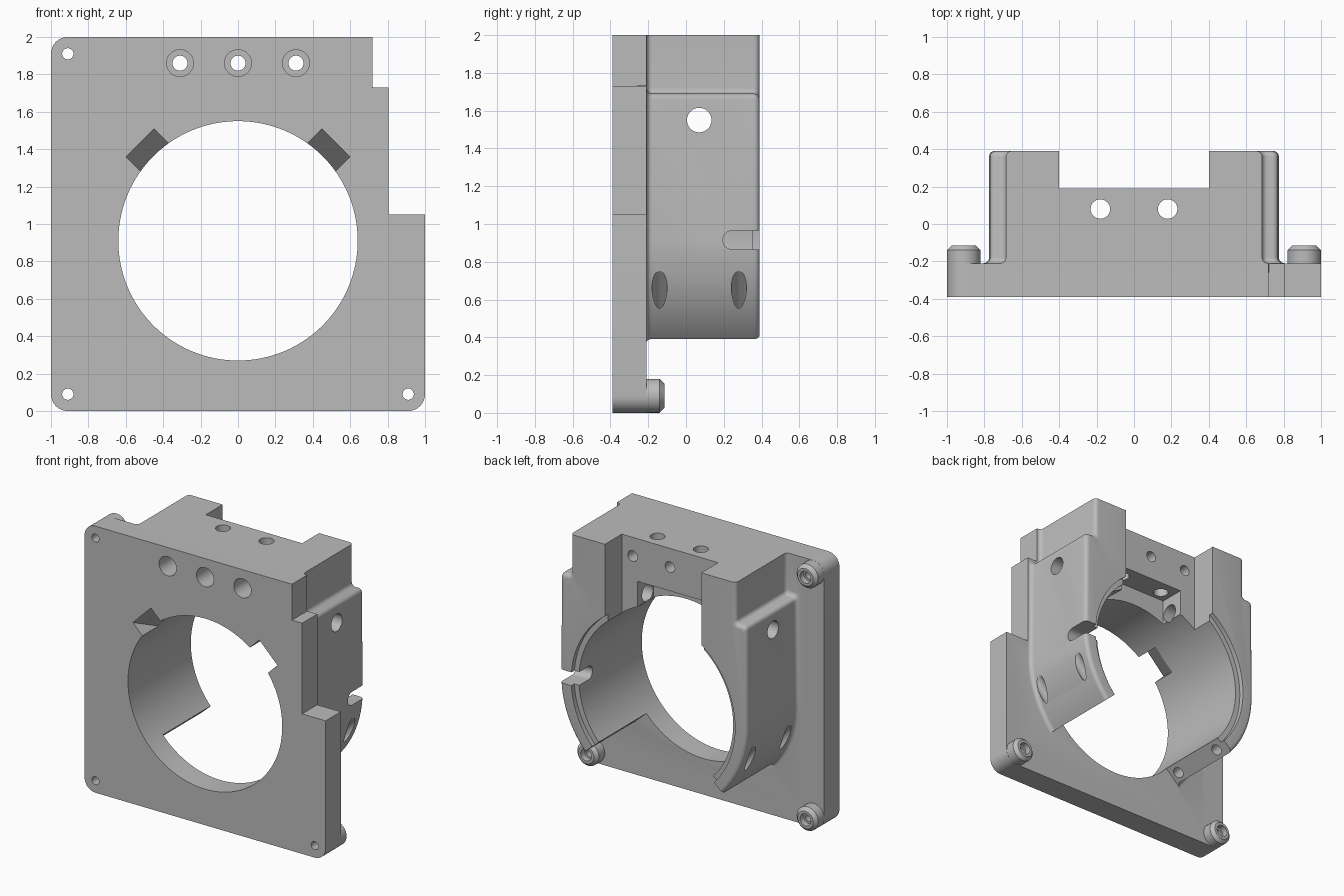
import bpy, bmesh
from math import sin, cos, pi, radians, sqrt

if "Cube" in bpy.data.objects:
    bpy.data.objects.remove(bpy.data.objects["Cube"])

FRONT, PLATE_BACK, BACK = -0.39, -0.21, 0.39
CZ = 0.91          # height of the bore axis
BORE, ARM = 0.64, 0.775
END = radians(-42)  # angle at which the arms stop
FIL = 0.03

metal = bpy.data.materials.new("machined grey")
metal.use_nodes = True
grey = (0.5, 0.5, 0.5, 1)
metal.diffuse_color = grey
metal.node_tree.nodes["Principled BSDF"].inputs["Base Color"].default_value = grey


def loft(name, rings):
    """Closed solid through matching rings of points."""
    bm = bmesh.new()
    loops = [[bm.verts.new(p) for p in ring] for ring in rings]
    n = len(loops[0])
    for a, b in zip(loops, loops[1:]):
        for i in range(n):
            j = (i + 1) % n
            bm.faces.new((a[i], a[j], b[j], b[i]))
    bm.faces.new(loops[0])
    bm.faces.new(loops[-1])
    bmesh.ops.recalc_face_normals(bm, faces=bm.faces)
    mesh = bpy.data.meshes.new(name)
    bm.to_mesh(mesh)
    bm.free()
    mesh.materials.append(metal)
    ob = bpy.data.objects.new(name, mesh)
    bpy.context.collection.objects.link(ob)
    return ob


def arc(cx, cz, r, a0, a1, n):
    return [(cx + r * cos(a0 + (a1 - a0) * i / n),
             cz + r * sin(a0 + (a1 - a0) * i / n)) for i in range(n + 1)]


def circle(cx, cz, r, n=32):
    return arc(cx, cz, r, 0, 2 * pi, n)[:-1]


def at_y(pts, y):
    return [(x, y, z) for x, z in pts]


def prism(name, pts, y0, y1):
    return loft(name, [at_y(pts, y0), at_y(pts, y1)])


def box(name, x0, x1, y0, y1, z0, z1):
    return prism(name, [(x0, z0), (x1, z0), (x1, z1), (x0, z1)], y0, y1)


def combine(body, other, operation):
    mod = body.modifiers.new("cut", 'BOOLEAN')
    mod.operation, mod.solver, mod.object = operation, 'EXACT', other
    bpy.context.view_layer.objects.active = body
    bpy.ops.object.modifier_apply(modifier=mod.name)
    bpy.data.objects.remove(other)


# Mounting plate with three round corners and a stepped edge
R = 0.09
plate_outline = (arc(1 - R, R, R, -pi / 2, 0, 8)
                 + [(1, 1.05), (0.805, 1.05), (0.805, 1.73), (0.72, 1.73), (0.72, 2)]
                 + arc(R - 1, 2 - R, R, pi / 2, pi, 8)
                 + arc(R - 1, R, R, pi, 1.5 * pi, 8))
bracket = prism("bearing_bracket", plate_outline, FRONT, PLATE_BACK)


# Housing outline: narrow top, wide shoulders, round arms; o offsets it outward
def housing_outline(o):
    neck, wide, step = 0.685 + o, 0.77 + o, 1.69 + o
    half = [(neck, 2)]
    half += arc(neck + FIL, step + FIL, FIL, pi, 1.5 * pi, 5)
    half += arc(wide - FIL, step - FIL, FIL, pi / 2, 0, 5)
    half += arc(0, CZ, ARM + o, 0, END, 24)
    return half + [(0, CZ)] + [(-x, z) for x, z in reversed(half)]


steps = [i * pi / 10 for i in range(6)]
sections = [(PLATE_BACK - 0.05, FIL)]
sections += [(PLATE_BACK + FIL * (1 - cos(a)), FIL * (1 - sin(a))) for a in steps]
sections += [(BACK - FIL * (1 - sin(a)), -FIL * (1 - cos(a))) for a in steps]
housing = loft("housing", [at_y(housing_outline(o), y) for y, o in sections])
combine(bracket, housing, 'UNION')

# Chamfered standoffs on the back of the plate
corners = [(-0.91, 0.09), (0.91, 0.09), (-0.91, 1.91)]
for x, z in corners:
    profile = [(-0.23, 0.0895), (-0.14, 0.0895), (-0.115, 0.065)]
    combine(bracket, loft("standoff", [at_y(circle(x, z, r), y) for y, r in profile]), 'UNION')

cutters = []
for x, z in corners:
    cutters += [prism("screw_hole", circle(x, z, 0.03), -0.5, 0),
                prism("screw_recess", circle(x, z, 0.045), -0.16, 0)]

# Main bore and the shallow seat at its back edge
cutters += [prism("bore", circle(0, CZ, BORE, 128), -0.5, 0.5),
            prism("bore_seat", circle(0, CZ, 0.68, 128), 0.355, 0.5)]

# Rear opening between the columns and the pocket under the bridge
cutters += [box("rear_opening", -0.4, 0.4, 0.19, 0.5, 1, 2.2),
            box("bridge_pocket", -0.27, 0.27, 0, 0.25, 1, 1.68)]

# Counterbored holes through the bridge
for x in (-0.31, 0, 0.31):
    cutters += [prism("bridge_hole", circle(x, 1.86, 0.04), -0.5, 0.5),
                prism("bridge_counterbore", circle(x, 1.86, 0.072), -0.5, -0.2)]

# Vertical holes and the cross hole
for x in (-0.18, 0.18):
    ring = circle(x, 0.08, 0.052)
    cutters.append(loft("vertical_hole", [[(a, b, z) for a, b in ring] for z in (1.2, 2.2)]))
ring = circle(0.07, 1.55, 0.065)
cutters.append(loft("cross_hole", [[(x, a, b) for a, b in ring] for x in (-1, 1)]))

# Round-ended slot in the left arm
slot = arc(0.245, 0.915, 0.05, pi / 2, 1.5 * pi, 12) + [(0.5, 0.865), (0.5, 0.965)]
cutters.append(loft("arm_slot", [[(x, a, b) for a, b in slot] for x in (0.4, 1)]))

k = sqrt(0.5)
for s in (-1, 1):
    # Sloping key notches at the front of the bore
    wedge = [(0.5, -0.43), (0.762, -0.43), (0.742, FRONT), (0.632, -0.2), (0.5, -0.2)]
    cutters.append(loft("key_notch", [
        [(s * k * (r + t), y, CZ + k * (r - t)) for r, y in wedge] for t in (-0.106, 0.106)]))
    # Slanted screw holes square to the arm ends
    for y in (-0.14, 0.28):
        ring = circle(0.71, y, 0.04)
        cutters.append(loft("arm_hole", [
            [(s * (r * cos(END) - d * sin(END)), b, CZ + r * sin(END) + d * cos(END))
             for r, b in ring] for d in (-0.1, 0.6)]))

for cutter in cutters:
    combine(bracket, cutter, 'DIFFERENCE')

for ob in bpy.context.selected_objects:
    ob.select_set(False)
bracket.select_set(True)
bpy.context.view_layer.objects.active = bracket
bpy.ops.object.shade_smooth_by_angle(angle=radians(25))
